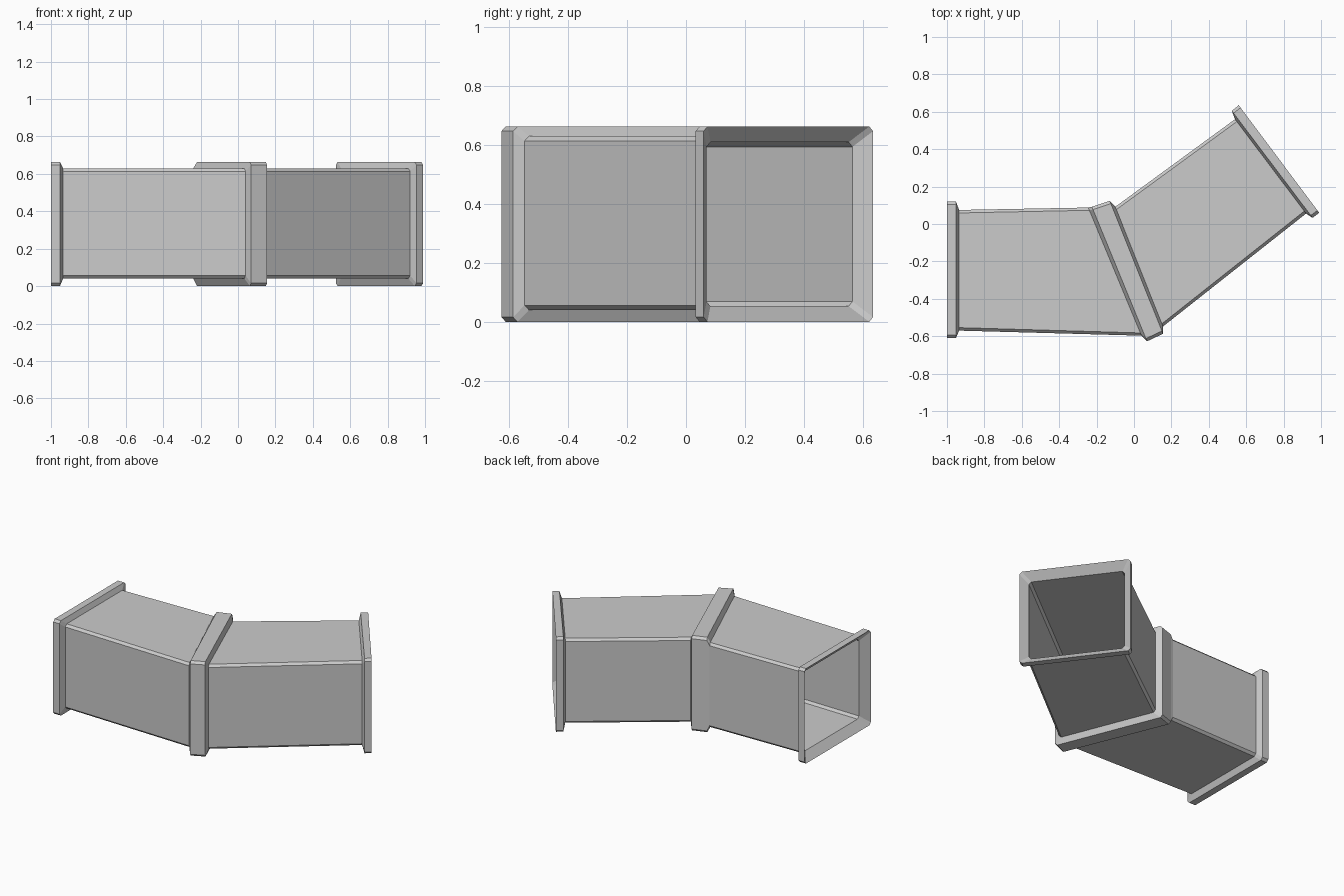
import bpy, bmesh
from mathutils import Vector

if "Cube" in bpy.data.objects:
    bpy.data.objects.remove(bpy.data.objects["Cube"])

# Each station: plan point on back side, plan point on front side, z low, z high
FLANGE, DUCT, BORE = (0.0, 0.663), (0.04, 0.63), (0.053, 0.61)

outer = [
    # left flange
    ((-1.0, 0.12), (-1.0, -0.61), FLANGE),
    ((-0.952, 0.12), (-0.952, -0.61), FLANGE),
    ((-0.935, 0.075), (-0.935, -0.57), DUCT),
    # middle collar
    ((-0.245, 0.088), (0.04, -0.597), DUCT),
    ((-0.225, 0.092), (0.07, -0.627), FLANGE),
    ((-0.13, 0.124), (0.155, -0.587), FLANGE),
    ((-0.10, 0.092), (0.155, -0.548), DUCT),
    # right flange
    ((0.54, 0.56), (0.92, 0.056), DUCT),
    ((0.523, 0.605), (0.955, 0.033), FLANGE),
    ((0.56, 0.635), (0.99, 0.06), FLANGE),
]
# inner bore, running back from the right end to the left
inner = [
    ((0.55, 0.565), (0.92, 0.07), BORE),
    ((-0.14, 0.05), (0.095, -0.57), BORE),
    ((-0.95, 0.055), (-0.95, -0.55), BORE),
]


def ring(bm, back, front, zs, c=0.016):
    """Rectangle with chamfered corners standing on a plan line."""
    a, b = Vector((*back, 0)), Vector((*front, 0))
    d = (b - a).normalized() * c
    lo, hi = zs
    pts = [(a, lo + c), (a, hi - c), (a + d, hi), (b - d, hi),
           (b, hi - c), (b, lo + c), (b - d, lo), (a + d, lo)]
    return [bm.verts.new((p.x, p.y, z)) for p, z in pts]


# Hollow duct elbow: outer skin, end funnels and bore in one closed loft
bm = bmesh.new()
rings = [ring(bm, *s) for s in outer + inner]
for i, r in enumerate(rings):
    s = rings[(i + 1) % len(rings)]
    for k in range(8):
        j = (k + 1) % 8
        bm.faces.new((r[k], r[j], s[j], s[k]))
bmesh.ops.recalc_face_normals(bm, faces=bm.faces)
mesh = bpy.data.meshes.new("duct_elbow")
bm.to_mesh(mesh)
bm.free()
bpy.context.collection.objects.link(bpy.data.objects.new("duct_elbow", mesh))
